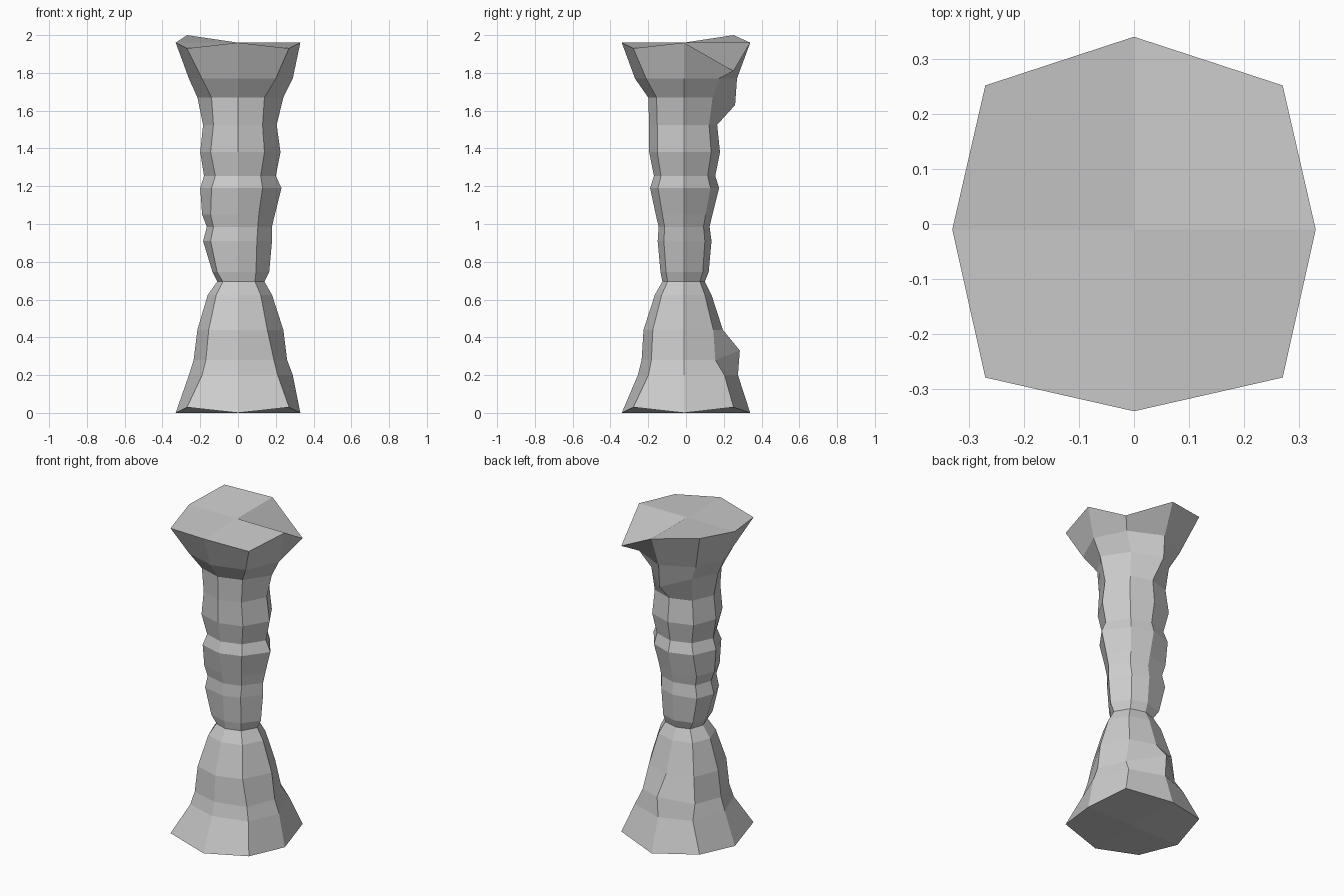
import bpy, bmesh

# Ring profile: z, left, right, left diagonal, right diagonal, front, back
RINGS = [
    (0.00, -.33, .33, -.27, .27, -.34, .34),
    (0.20, -.26, .29, -.19, .21, -.255, .275),
    (0.28, -.235, .26, -.17, .19, -.235, .21),
    (0.44, -.215, .24, -.155, .155, -.225, .195),
    (0.625, -.16, .18, -.115, .12, -.165, .135),
    (0.695, -.11, .14, -.08, .09, -.125, .10),
    (0.745, -.135, .165, -.11, .095, -.135, .12),
    (0.91, -.185, .18, -.145, .10, -.15, .135),
    (0.985, -.165, .18, -.13, .105, -.145, .125),
    (1.05, -.19, .195, -.145, .11, -.16, .14),
    (1.19, -.20, .23, -.14, .13, -.19, .175),
    (1.255, -.18, .20, -.12, .12, -.17, .155),
    (1.38, -.20, .225, -.145, .14, -.195, .18),
    (1.525, -.185, .205, -.13, .13, -.195, .165),
    (1.67, -.215, .24, -.14, .14, -.20, .19),
    (1.77, -.26, .29, -.19, .20, -.27, .27),
    (1.96, -.33, .33, -.27, .27, -.34, .34),
]
BACK_BULGES = {2: (.285, .33), 14: (.26, 1.63)}


def add_ring(bm, i, row):
    z, l, r, dl, dr, f, b = row
    fy = f * (.82 if i in (0, 16) else .78)
    by = b * (.65 if i == 15 else .74)
    pts = [[0, f, z], [dr, fy, z], [r, -.01, z], [dr, by, z],
           [0, b, z], [dl, by, z], [l, -.01, z], [dl, fy, z]]
    if i in BACK_BULGES:
        pts[4][1:] = BACK_BULGES[i]
    if i == 0:                          # raised foot corners
        for k in (1, 3, 5, 7):
            pts[k][2] = .03
    if i == 16:                         # uneven top corners
        for k, h in ((1, 1.93), (3, 1.81), (5, 2.0), (7, 1.93)):
            pts[k][2] = h
    return [bm.verts.new(p) for p in pts]


def cap(bm, ring, z):
    c = bm.verts.new((0, -.01, z))
    for k in (0, 2, 4, 6):
        bm.faces.new((c, ring[k], ring[k + 1], ring[(k + 2) % 8]))


# Carved eight-sided pillar
bm = bmesh.new()
rings = [add_ring(bm, i, row) for i, row in enumerate(RINGS)]
for a, b in zip(rings, rings[1:]):
    for k in range(8):
        n = (k + 1) % 8
        bm.faces.new((a[k], a[n], b[n], b[k]))
cap(bm, rings[0], 0)
cap(bm, rings[-1], 1.96)
bmesh.ops.recalc_face_normals(bm, faces=bm.faces)
mesh = bpy.data.meshes.new("pillar")
bm.to_mesh(mesh)
bm.free()
bpy.context.collection.objects.link(bpy.data.objects.new("pillar", mesh))
